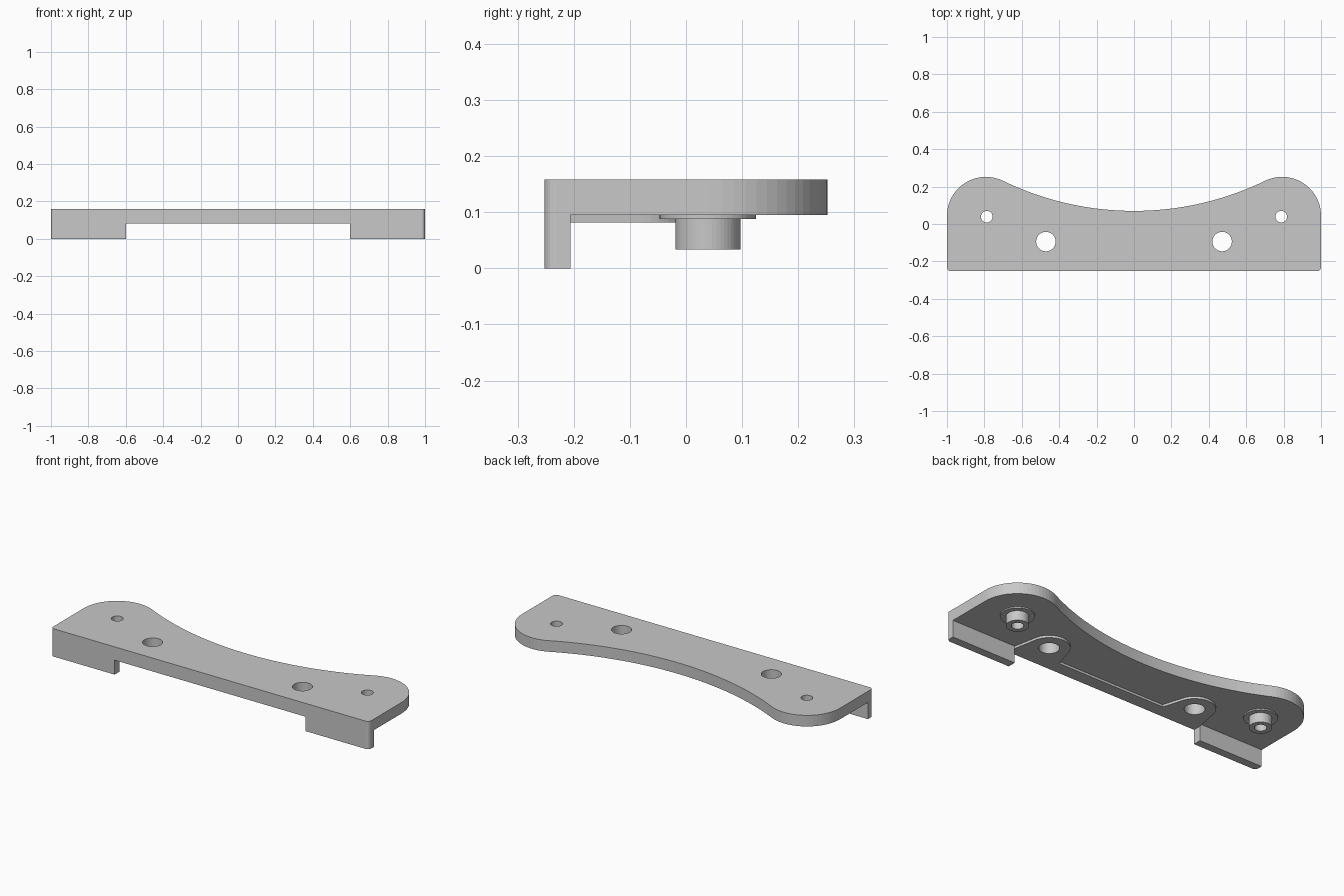
import bpy
import bmesh
from math import cos, sin, pi, atan2

if "Cube" in bpy.data.objects:
    bpy.data.objects.remove(bpy.data.objects["Cube"])

TOP, UNDER, PAD = 0.158, 0.095, 0.082
FRONT, LIP_BACK = -0.252, -0.206
EAR_X, EAR_Y, EAR_R = 0.792, 0.044, 0.208
BOLT_X, BOLT_Y, BOLT_R = 0.471, -0.094, 0.052
PIN_X, PIN_Y, PIN_R = 0.787, 0.039, 0.031
CORNER = 0.02

grey = bpy.data.materials.new("plain_grey")
grey.use_nodes = True
colour = (0.58, 0.58, 0.58, 1)
grey.diffuse_color = colour
grey.node_tree.nodes["Principled BSDF"].inputs["Base Color"].default_value = colour


def arc(cx, cy, r, start, end, steps):
    return [(cx + r * cos(start + (end - start) * i / steps),
             cy + r * sin(start + (end - start) * i / steps)) for i in range(steps + 1)]


def circle(cx, cy, r, steps=48):
    return arc(cx, cy, r, 0, 2 * pi, steps)[:-1]


def mirrored(points):
    return [(-x, y) for x, y in reversed(points)]


def prism(name, loops, bottom, top):
    """Solid slab from an outline plus any hole loops."""
    curve = bpy.data.curves.new(name, "CURVE")
    curve.dimensions = "2D"
    curve.fill_mode = "BOTH"
    curve.extrude = (top - bottom) / 2
    for loop in loops:
        spline = curve.splines.new("POLY")
        spline.points.add(len(loop) - 1)
        for point, (x, y) in zip(spline.points, loop):
            point.co = (x, y, 0, 1)
        spline.use_cyclic_u = True
    source = bpy.data.objects.new(name, curve)
    bpy.context.collection.objects.link(source)
    bpy.context.view_layer.update()
    mesh = bpy.data.meshes.new_from_object(source.evaluated_get(bpy.context.evaluated_depsgraph_get()))
    bpy.data.objects.remove(source)
    bm = bmesh.new()
    bm.from_mesh(mesh)
    bmesh.ops.remove_doubles(bm, verts=bm.verts, dist=0.00001)
    bmesh.ops.translate(bm, verts=bm.verts, vec=(0, 0, (top + bottom) / 2))
    bmesh.ops.recalc_face_normals(bm, faces=bm.faces)
    for face in bm.faces:
        face.smooth = False
    bm.to_mesh(mesh)
    bm.free()
    mesh.materials.clear()
    mesh.materials.append(grey)
    bpy.context.collection.objects.link(bpy.data.objects.new(name, mesh))


# Main plate: rounded ears joined by a tangent concave arc at the back
waist_y = 0.07
gap = waist_y - EAR_Y
waist_r = (EAR_X ** 2 + gap ** 2 - EAR_R ** 2) / (2 * (EAR_R - gap))
waist_cy = waist_y + waist_r
lean = atan2(waist_cy - EAR_Y, -EAR_X)
corner = arc(1 - CORNER, FRONT + CORNER, CORNER, -pi / 2, 0, 6)
half = corner + arc(EAR_X, EAR_Y, EAR_R, 0, lean, 20)
waist = arc(0, waist_cy, waist_r, lean - pi, -lean, 48)[1:-1]
bolts = [circle(side * BOLT_X, BOLT_Y, BOLT_R) for side in (1, -1)]
pins = [circle(side * PIN_X, PIN_Y, PIN_R) for side in (1, -1)]
prism("main_plate", [half + waist + mirrored(half)] + bolts + pins, UNDER, TOP)

# Raised underside strip with a tapered round pad at each bolt hole
pad = [(0.6, FRONT), (0.6, LIP_BACK)]
pad += arc(BOLT_X, BOLT_Y, 0.106, pi * 0.06, pi * 0.94, 24) + [(0.335, -0.178)]
prism("under_strip", [pad + mirrored(pad)] + bolts, PAD, UNDER)

# Front lips, and a stepped hollow peg under each ear
lip = [(0.6, FRONT)] + corner + [(1, LIP_BACK), (0.6, LIP_BACK)]
for side, label, bore in ((1, "left", pins[0]), (-1, "right", pins[1])):
    prism(label + "_front_lip", [lip if side == 1 else mirrored(lip)], 0, UNDER)
    prism(label + "_peg_collar", [circle(side * PIN_X, PIN_Y, 0.086), bore], 0.088, UNDER)
    prism(label + "_peg", [circle(side * PIN_X, PIN_Y, 0.058), bore], 0.034, 0.088)
